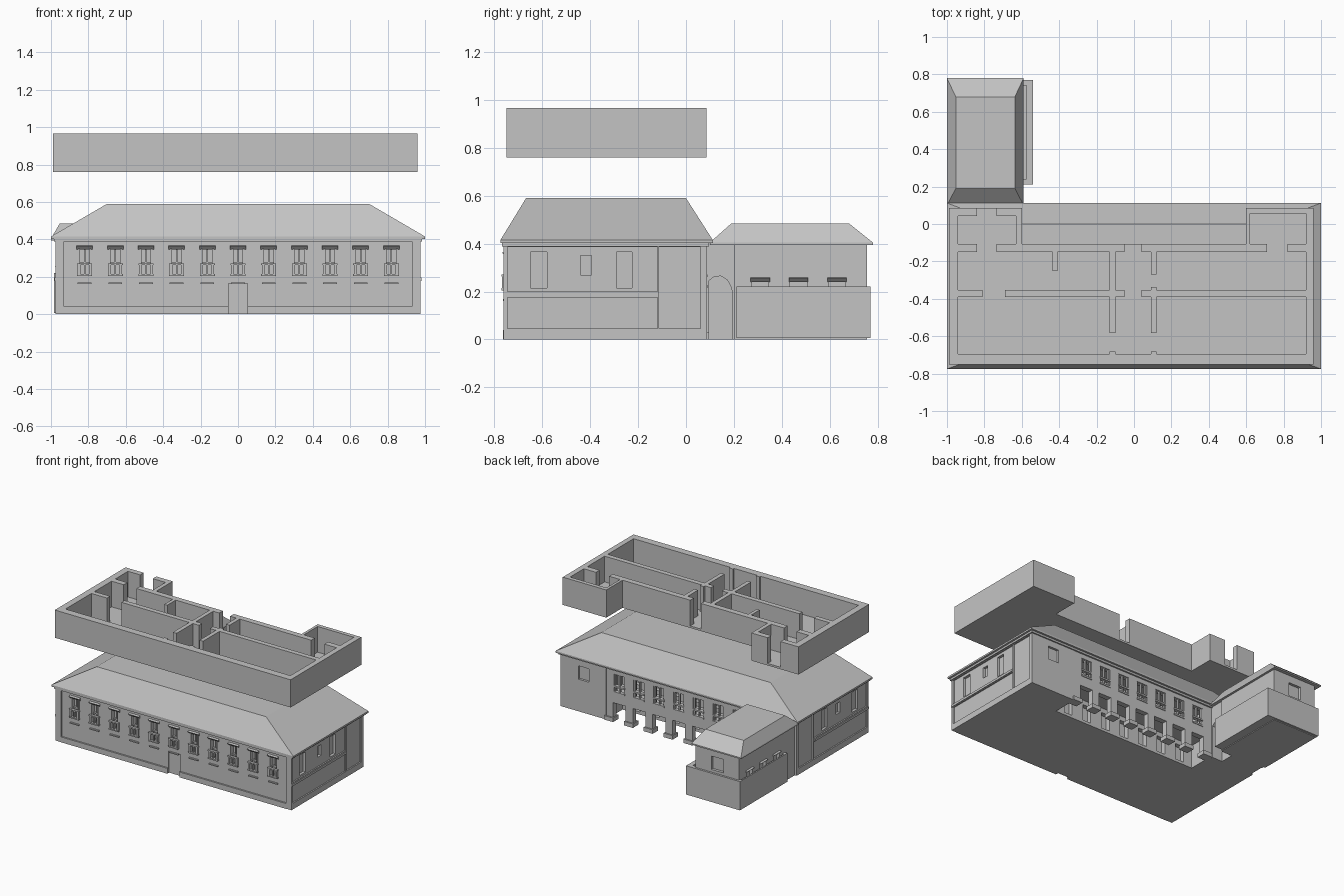
import bpy
import bmesh
from mathutils import Matrix, Vector

cube = bpy.data.objects.get("Cube")
if cube:
    bpy.data.objects.remove(cube, do_unlink=True)

# One plain stone colour throughout
stone = bpy.data.materials.new("stone grey")
stone.use_nodes = True
colour = (0.55, 0.55, 0.55, 1)
stone.diffuse_color = colour
stone.node_tree.nodes["Principled BSDF"].inputs["Base Color"].default_value = colour


def finish(name, bm):
    bmesh.ops.recalc_face_normals(bm, faces=bm.faces)
    mesh = bpy.data.meshes.new(name)
    bm.to_mesh(mesh)
    bm.free()
    mesh.materials.append(stone)
    obj = bpy.data.objects.new(name, mesh)
    bpy.context.scene.collection.objects.link(obj)
    return obj


def add_box(bm, x0, x1, y0, y1, z0, z1):
    low, high = Vector((x0, y0, z0)), Vector((x1, y1, z1))
    place = Matrix.Translation((low + high) / 2) @ Matrix.Diagonal((*(high - low), 1))
    bmesh.ops.create_cube(bm, size=1, matrix=place)


def boxes(name, items):
    bm = bmesh.new()
    for item in items:
        add_box(bm, *item)
    return finish(name, bm)


def prism(name, points, axis, spans):
    """Extrude one profile along an axis, once for each span."""
    bm = bmesh.new()
    for start, end in spans:
        verts = []
        for a, b in points:
            verts.append(bm.verts.new((start, a, b) if axis == "x" else (a, start, b)))
        face = bm.faces.new(verts)
        top = bmesh.ops.extrude_face_region(bm, geom=[face])["geom"]
        shift = (end - start, 0, 0) if axis == "x" else (0, end - start, 0)
        bmesh.ops.translate(bm, vec=shift, verts=[g for g in top if isinstance(g, bmesh.types.BMVert)])
    return finish(name, bm)


def carve(obj, cutter):
    """Subtract a cutter and bake the result."""
    mod = obj.modifiers.new("cut", "BOOLEAN")
    mod.operation, mod.solver, mod.object = "DIFFERENCE", "EXACT", cutter
    cutter.hide_render = True
    bpy.context.view_layer.update()
    graph = bpy.context.evaluated_depsgraph_get()
    mesh = bpy.data.meshes.new_from_object(obj.evaluated_get(graph))
    obj.modifiers.remove(mod)
    obj.data = mesh
    bpy.data.objects.remove(cutter, do_unlink=True)


def hip_roof(name, x0, x1, y0, y1, z0, z1, inset_x, inset_front, inset_back):
    bm = bmesh.new()
    add_box(bm, x0, x1, y0, y1, z0, z1)
    for v in bm.verts:
        if v.co.z > (z0 + z1) / 2:
            v.co.x += inset_x if v.co.x < (x0 + x1) / 2 else -inset_x
            v.co.y += inset_front if v.co.y < (y0 + y1) / 2 else -inset_back
    return finish(name, bm)


def both_ends(depth, y0, y1, z0, z1):
    """A shallow box across the outer face of each end wall."""
    return [(side * 0.975 - depth, side * 0.975 + depth, y0, y1, z0, z1) for side in (-1, 1)]


step = 0.164
front_bays = [i * step for i in range(-5, 6)]
rear_bays = [i * step for i in range(-3, 4)]

# Main block: rear recess and sunk wall panels first, then openings
walls = boxes("main_walls", [(-0.975, 0.975, -0.762, 0.087, 0, 0.4)])
panels = [(-0.93, 0.93, -0.8, -0.752, 0.04, 0.39), (-0.6, 0.6, -0.107, 0.2, -0.1, 0.5)]
panels += both_ends(0.01, -0.745, -0.12, 0.045, 0.175)
panels += both_ends(0.01, -0.745, -0.12, 0.2, 0.385)
panels += both_ends(0.01, -0.112, 0.06, 0.045, 0.385)
carve(walls, boxes("panel_cutter", panels))
openings = [(x - 0.034, x + 0.034, -0.8, -0.72, 0.21, 0.352) for x in front_bays]
openings += both_ends(0.03, -0.65, -0.58, 0.215, 0.365)
openings += both_ends(0.03, -0.44, -0.395, 0.27, 0.35)
openings += both_ends(0.03, -0.29, -0.225, 0.215, 0.365)
openings += [(0.74, 0.83, 0.07, 0.2, 0.24, 0.34), (-0.05, 0.05, -0.8, -0.742, -0.1, 0.165)]
openings += [(x - 0.035, x + 0.035, -0.14, -0.05, z, z + 0.12) for x in rear_bays for z in (0.02, 0.22)]
carve(walls, boxes("opening_cutter", openings))

# End-wall string course
boxes("string_course", both_ends(0.006, -0.762, -0.12, 0.178, 0.195))

# Cornice, eaves and main roof
boxes("cornice", [(-0.985, 0.985, -0.768, 0.097, 0.388, 0.402), (-1, 1, -0.775, 0.112, 0.402, 0.415)])
hip_roof("main_roof", -1, 1, -0.775, 0.112, 0.415, 0.59, 0.3, 0.107, 0.112)

# Front windows: sloping hoods, sash bars, lower rails and ledges
prism("window_hoods", [(-0.751, 0.345), (-0.768, 0.362), (-0.751, 0.367)], "x",
      [(x - 0.043, x + 0.043) for x in front_bays])
bars, rails, ledges = [], [], []
for x in front_bays:
    for side in (-1, 1):
        edge = x + side * 0.03
        bars.append((edge - 0.005, edge + 0.005, -0.755, -0.722, 0.21, 0.35))
        rails.append((edge - 0.007, edge + 0.007, -0.768, -0.75, 0.21, 0.27))
    bars.append((x - 0.004, x + 0.004, -0.735, -0.718, 0.21, 0.35))
    bars.append((x - 0.034, x + 0.034, -0.735, -0.718, 0.27, 0.28))
    rails.append((x - 0.004, x + 0.004, -0.766, -0.75, 0.215, 0.27))
    for z in (0.205, 0.262):
        rails.append((x - 0.04, x + 0.04, -0.77, -0.75, z, z + 0.009))
    ledges.append((x - 0.037, x + 0.037, -0.764, -0.75, 0.16, 0.168))
boxes("window_bars", bars)
boxes("window_rails", rails)
boxes("window_ledges", ledges)

# Front plinth broken by the doorway
boxes("front_plinth", [(-0.93, -0.05, -0.764, -0.75, 0, 0.04), (0.05, 0.93, -0.764, -0.75, 0, 0.04)])

# Rear loggia: a pierced screen, cross walls, gallery floor and balustrades
screen = boxes("loggia_screen", [(-0.6, 0.6, 0.045, 0.085, 0.01, 0.4)])
holes = []
for x in rear_bays:
    holes.append((x - 0.052, x + 0.052, 0, 0.2, -0.1, 0.14))
    holes.append((x - 0.045, x + 0.045, 0, 0.2, 0.215, 0.355))
carve(screen, boxes("loggia_cutter", holes))
boxes("gallery_floor", [(-0.6, 0.6, -0.107, 0.05, 0.175, 0.19)])
piers = [(i + 0.5) * step for i in range(-4, 4)]
boxes("pier_bases", [(x - 0.037, x + 0.037, 0.03, 0.095, 0, 0.03) for x in piers])
boxes("loggia_balustrades", [(x - 0.045, x + 0.045, 0.06, 0.09, z, z + 0.012)
                             for x in rear_bays for z in (0.215, 0.26)])
boxes("loggia_posts", [(x + d - 0.005, x + d + 0.005, 0.065, 0.08, 0.215, 0.355)
                       for x in rear_bays for d in (-0.04, 0, 0.04)])

# Rear annex body with windows, and the link with its arched recess
annex = boxes("annex_walls", [(-0.965, -0.607, 0.2, 0.755, 0, 0.4)])
annex_bays = [0.31, 0.47, 0.63]
cuts = [(x - 0.025, x + 0.025, y - 0.035, y + 0.035, 0.12, 0.25)
        for y in annex_bays for x in (-0.965, -0.607)]
cuts.append((-0.84, -0.74, 0.735, 0.8, 0.24, 0.34))
carve(annex, boxes("annex_cutter", cuts))
for label, wall, reach in (("right", -0.965, -0.015), ("left", -0.607, 0.015)):
    prism("annex_hoods_" + label, [(wall, 0.24), (wall + reach, 0.254), (wall, 0.258)], "y",
          [(y - 0.04, y + 0.04) for y in annex_bays])
link = boxes("annex_link", [(-0.96, -0.615, 0.08, 0.205, 0, 0.4)])
arch = [(0.095, -0.1), (0.195, -0.1), (0.195, 0.19), (0.186, 0.225),
        (0.17, 0.25), (0.145, 0.265), (0.115, 0.26), (0.095, 0.245)]
carve(link, prism("arch_cutter", arch, "x", [(-0.7, -0.5)]))

# Low terrace wall around the annex
terrace = boxes("terrace_wall", [(-0.985, -0.54, 0.21, 0.77, 0.005, 0.22)])
carve(terrace, boxes("terrace_cutter", [(-0.975, -0.575, 0.24, 0.74, 0.02, 0.5)]))

# Annex roof
boxes("annex_eaves", [(-1, -0.59, 0.1, 0.78, 0.395, 0.405)])
hip_roof("annex_roof", -1, -0.59, 0.1, 0.78, 0.405, 0.485, 0.047, 0.09, 0.1)

# Raised storey plan: floor plate and partition walls above the roof
boxes("plan_floor", [(-0.99, 0.96, -0.75, -0.107, 0.76, 0.775),
                     (-0.99, -0.6, -0.107, 0.085, 0.76, 0.775),
                     (0.6, 0.96, -0.107, 0.085, 0.76, 0.775)])
outer = [(-0.99, -0.94, -0.75, 0.085), (0.92, 0.96, -0.75, 0.085), (-0.94, 0.92, -0.75, -0.695),
         (-0.63, -0.6, -0.15, 0.085), (0.6, 0.62, -0.15, 0.085), (0.62, 0.92, 0.055, 0.085),
         (-0.94, -0.84, 0.043, 0.085), (-0.735, -0.63, 0.043, 0.085)]
boxes("plan_outer_walls", [(*wall, 0.76, 0.967) for wall in outer])
corridor = [(a, b, -0.15, -0.107) for a, b in
            ((-0.94, -0.84), (-0.735, -0.05), (0.04, 0.71), (0.82, 0.92))]
corridor += [(a, b, -0.39, -0.353) for a, b in ((-0.94, -0.81), (-0.69, -0.05), (0.04, 0.92))]
boxes("plan_corridor_walls", [(*wall, 0.76, 0.967) for wall in corridor])
cross = [(-0.13, -0.1, a, b) for a, b in ((-0.583, -0.15), (-0.7, -0.683))]
cross += [(0.09, 0.12, a, b) for a, b in ((-0.27, -0.15), (-0.583, -0.338), (-0.7, -0.683))]
cross.append((-0.435, -0.41, -0.25, -0.15))
boxes("plan_cross_walls", [(*wall, 0.76, 0.967) for wall in cross])
